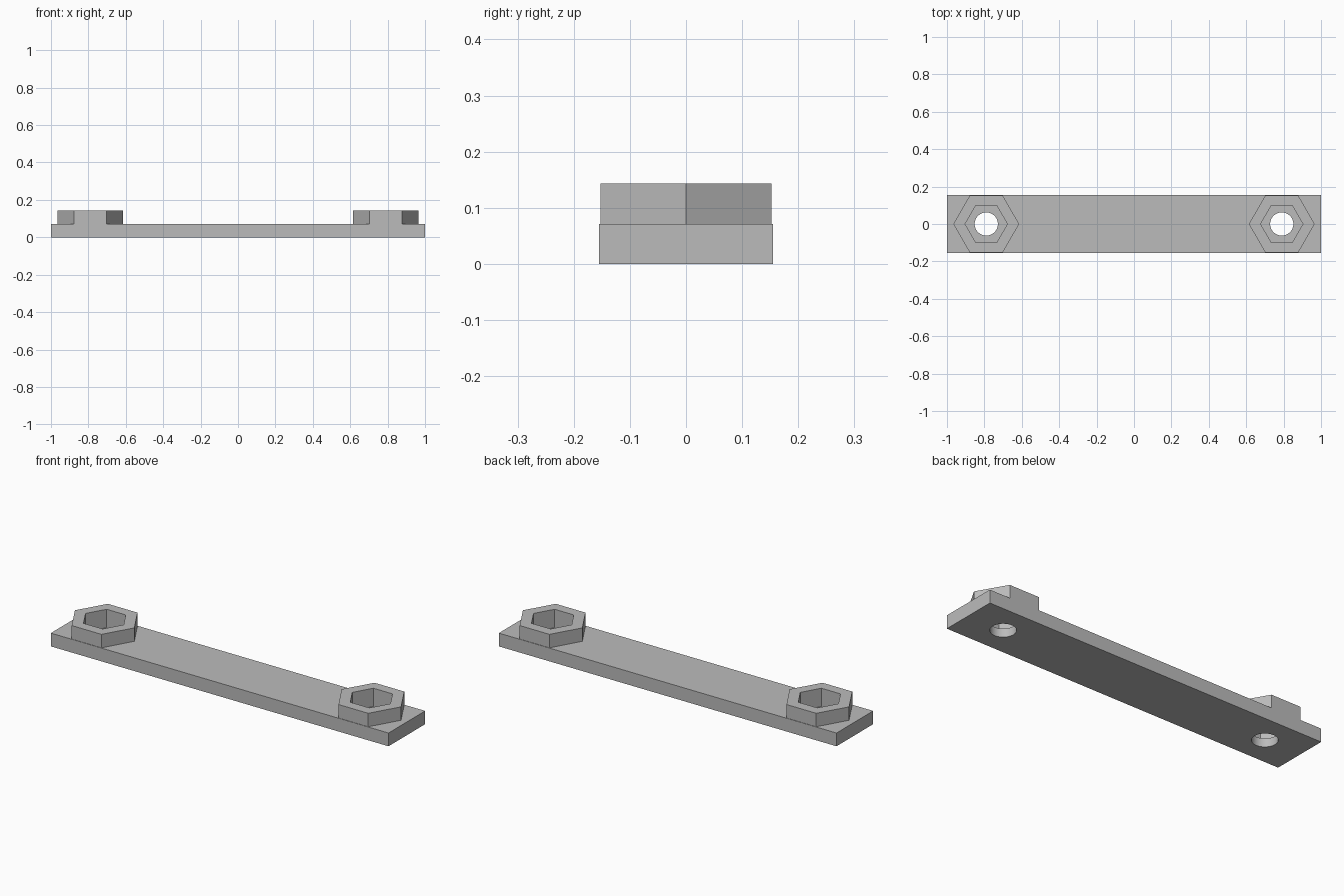
import bpy
import bmesh
from math import cos, sin, pi

cube = bpy.data.objects.get("Cube")
if cube:
    bpy.data.objects.remove(cube, do_unlink=True)

LENGTH, WIDTH, THICK, TOP = 2.0, 0.31, 0.071, 0.143
BOSS_X, BOSS_R, POCKET_R, HOLE_R = 0.79, 0.176, 0.113, 0.062
FLOOR = 0.045

grey = bpy.data.materials.new("plain grey")
grey.use_nodes = True
colour = (0.5, 0.5, 0.5, 1)
grey.diffuse_color = colour
grey.node_tree.nodes["Principled BSDF"].inputs["Base Color"].default_value = colour


def prism(name, x, radius, sides, z0, z1):
    """Upright prism with a corner on the x axis."""
    bm = bmesh.new()
    base = bm.faces.new([bm.verts.new((x + radius * cos(2 * pi * i / sides),
                                       radius * sin(2 * pi * i / sides), z0))
                         for i in range(sides)])
    side = bmesh.ops.extrude_face_region(bm, geom=[base])
    tops = [v for v in side["geom"] if isinstance(v, bmesh.types.BMVert)]
    bmesh.ops.translate(bm, verts=tops, vec=(0, 0, z1 - z0))
    bmesh.ops.recalc_face_normals(bm, faces=bm.faces)
    return finish(name, bm)


def finish(name, bm):
    mesh = bpy.data.meshes.new(name)
    bm.to_mesh(mesh)
    bm.free()
    mesh.materials.append(grey)
    obj = bpy.data.objects.new(name, mesh)
    bpy.context.scene.collection.objects.link(obj)
    return obj


def boolean(obj, other, operation):
    mod = obj.modifiers.new(operation.title(), "BOOLEAN")
    mod.object, mod.operation, mod.solver = other, operation, "EXACT"
    other.hide_render = True
    other.hide_set(True)


# Flat bar
bm = bmesh.new()
bmesh.ops.create_cube(bm, size=1)
bmesh.ops.scale(bm, verts=bm.verts, vec=(LENGTH, WIDTH, THICK))
bmesh.ops.translate(bm, verts=bm.verts, vec=(0, 0, THICK / 2))
bar = finish("bar", bm)

# Hexagonal bosses with a nut pocket and a round through hole
for side, sign in (("left", 1), ("right", -1)):
    x = sign * BOSS_X
    boss = prism(side + "_boss", x, BOSS_R, 6, THICK / 2, TOP)
    pocket = prism(side + "_pocket_cutter", x, POCKET_R, 6, FLOOR, TOP + 0.1)
    hole = prism(side + "_hole_cutter", x, HOLE_R, 48, -0.1, TOP + 0.1)
    boolean(bar, boss, "UNION")
    boolean(bar, pocket, "DIFFERENCE")
    boolean(bar, hole, "DIFFERENCE")

# Bake the cuts, drop the helpers, and smooth only the round holes
bpy.context.view_layer.update()
result = bpy.data.meshes.new_from_object(
    bar.evaluated_get(bpy.context.evaluated_depsgraph_get()))
bar.modifiers.clear()
bar.data = result
for obj in list(bpy.context.scene.collection.objects):
    if obj.name.endswith(("_cutter", "_boss")):
        bpy.data.objects.remove(obj, do_unlink=True)
bar.name = "bar_with_nut_holders"
bpy.context.view_layer.objects.active = bar
bar.select_set(True)
bpy.ops.object.shade_smooth_by_angle(angle=pi / 6)
